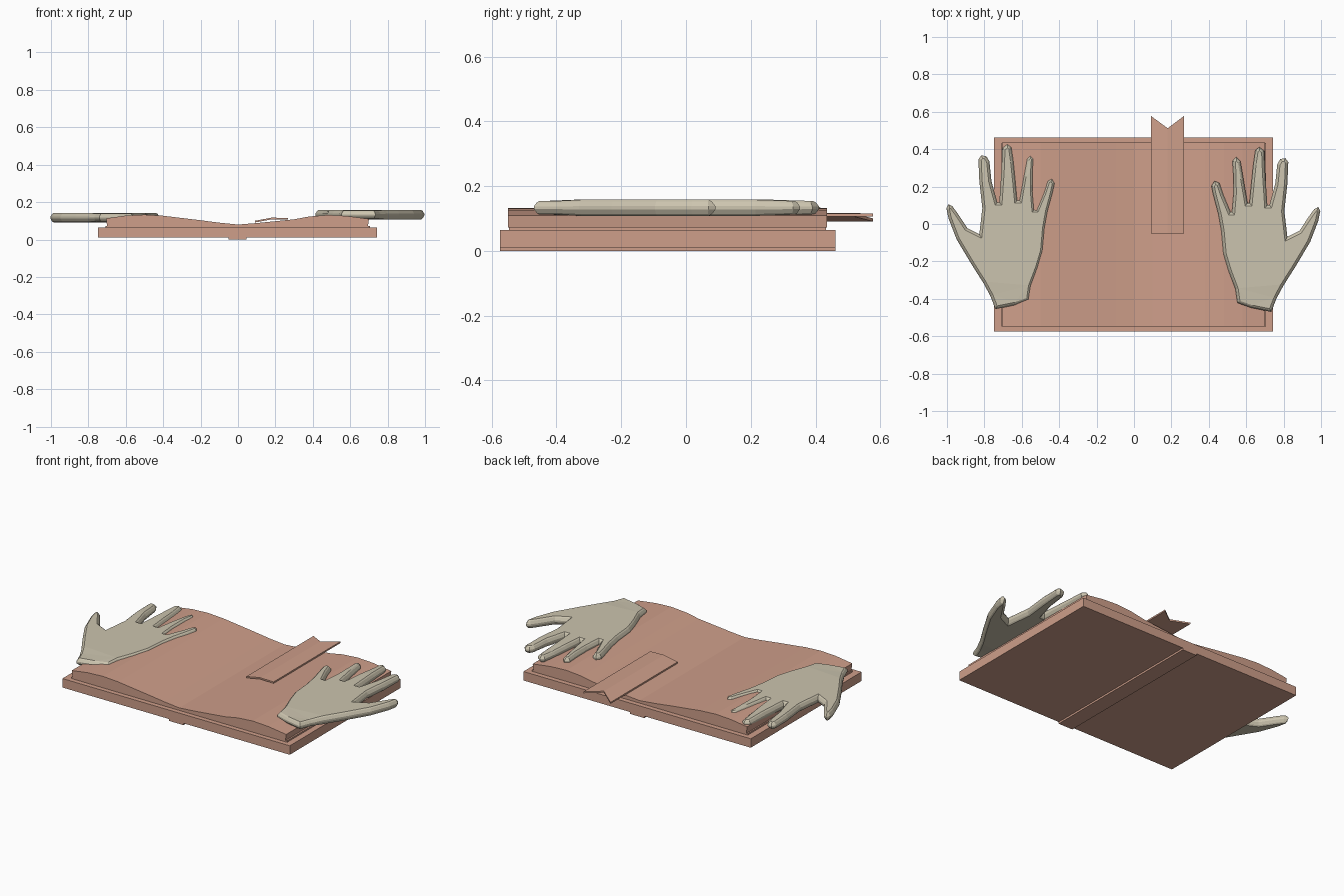
import bpy, bmesh

if "Cube" in bpy.data.objects:
    bpy.data.objects.remove(bpy.data.objects["Cube"])


def material(name, rgb):
    m = bpy.data.materials.new(name)
    m.diffuse_color = (*rgb, 1)
    m.use_nodes = True
    m.node_tree.nodes["Principled BSDF"].inputs["Base Color"].default_value = m.diffuse_color
    return m


COVER = material("warm tan", (0.62, 0.345, 0.255))
GLOVE = material("pale stone", (0.60, 0.55, 0.425))


def add_mesh(name, bm, mat):
    bmesh.ops.recalc_face_normals(bm, faces=bm.faces)
    me = bpy.data.meshes.new(name)
    bm.to_mesh(me)
    bm.free()
    me.materials.append(mat)
    ob = bpy.data.objects.new(name, me)
    bpy.context.collection.objects.link(ob)
    return ob


def box(name, x, y, z):
    return prism(name, [(x[0], z[0]), (x[1], z[0]), (x[1], z[1]), (x[0], z[1])], *y)


def prism(name, profile, y0, y1):
    """Extrude an x-z profile along y."""
    bm = bmesh.new()
    rings = [[bm.verts.new((x, y, z)) for x, z in profile] for y in (y0, y1)]
    n = len(profile)
    for ring in rings:
        bm.faces.new(ring)
    for i in range(n):
        j = (i + 1) % n
        bm.faces.new((rings[0][i], rings[0][j], rings[1][j], rings[1][i]))
    return add_mesh(name, bm, COVER)


# Book: cover, spine strip, base sheet and the two curved page stacks
box("cover", (-0.748, 0.742), (-0.575, 0.462), (0.011, 0.064))
box("spine", (-0.05, 0.045), (-0.575, 0.462), (0.0, 0.0115))
box("base_sheet", (-0.708, 0.705), (-0.547, 0.433), (0.063, 0.073))
prism("pages", [
    (-0.7, 0.072), (-0.705, 0.113), (-0.6, 0.128), (-0.5, 0.133), (-0.4, 0.127),
    (-0.3, 0.115), (-0.2, 0.103), (-0.1, 0.09), (0, 0.08), (0.1, 0.088),
    (0.2, 0.098), (0.3, 0.108), (0.38, 0.123), (0.48, 0.131), (0.58, 0.126),
    (0.7, 0.11), (0.695, 0.072)], -0.549, 0.435)

# Ribbon bookmark: folded strip with a notched end
bm = bmesh.new()
layers = []
for dz in (0.0, -0.009):
    layers.append([bm.verts.new((x, y, z + dz)) for x, y, z in (
        (0.09, -0.05, 0.1), (0.18, -0.05, 0.117), (0.268, -0.05, 0.115),
        (0.268, 0.578, 0.115), (0.18, 0.512, 0.117), (0.09, 0.578, 0.1))])
for a, b, c, d in ((0, 1, 4, 5), (1, 2, 3, 4)):
    for ring in layers:
        bm.faces.new([ring[i] for i in (a, b, c, d)])
for i in range(6):
    j = (i + 1) % 6
    bm.faces.new((layers[0][i], layers[0][j], layers[1][j], layers[1][i]))
add_mesh("ribbon", bm, COVER)

# Hand outline seen from above: outer palm, four fingers, thumb, wrist
OUTLINE = [
    (.553, -.422), (.542, -.347), (.505, -.25), (.478, -.16), (.467, -.037), (.451, .053),
    (.424, .155), (.414, .203), (.43, .23), (.457, .219), (.478, .155), (.516, .064),
    (.524, .064), (.532, .16), (.531, .267), (.526, .336), (.547, .358), (.569, .336),
    (.585, .24), (.607, .112), (.617, .112), (.627, .214), (.638, .32), (.649, .395),
    (.67, .411), (.697, .39), (.702, .267), (.713, .101), (.724, .101), (.755, .214),
    (.766, .32), (.782, .347), (.809, .352), (.825, .331), (.82, .214), (.804, .069),
    (.82, -.069), (.884, -.037), (.937, .043), (.964, .08), (.985, .091), (.996, .069),
    (.985, .016), (.942, -.096), (.862, -.23), (.798, -.331), (.761, -.4), (.734, -.47),
    (.627, -.448)]


def hand(name, side, shift):
    bm = bmesh.new()
    mid, half = 0.133, 0.005
    face = bm.faces.new([bm.verts.new((x, y, mid - half)) for x, y in reversed(OUTLINE)])
    top_geom = bmesh.ops.extrude_face_region(bm, geom=[face], use_keep_orig=True)["geom"]
    top = [g for g in top_geom if isinstance(g, bmesh.types.BMFace)][0]
    for v in top.verts:
        v.co.z = mid + half
    # chamfer both sides into a rounded section
    for cap, sign in ((top, 1), (face, -1)):
        for width, rise in ((0.008, 0.014), (0.007, 0.006)):
            bmesh.ops.inset_region(bm, faces=[cap], thickness=width,
                                   use_even_offset=True, use_boundary=True)
            for v in cap.verts:
                v.co.z += sign * rise
    bmesh.ops.triangulate(bm, faces=[top, face])
    # thin the fingertips and wrist, then place the hand
    for v in bm.verts:
        if v.co.y > 0.3 or v.co.y < -0.38:
            v.co.z = mid + (v.co.z - mid) * 0.85
        v.co.x = v.co.x * side + shift[0]
        v.co.y += shift[1]
        v.co.z += shift[2]
    return add_mesh(name, bm, GLOVE)


hand("right_hand", 1, (0, 0, 0))
hand("left_hand", -1, (-0.007, 0.015, -0.016))
